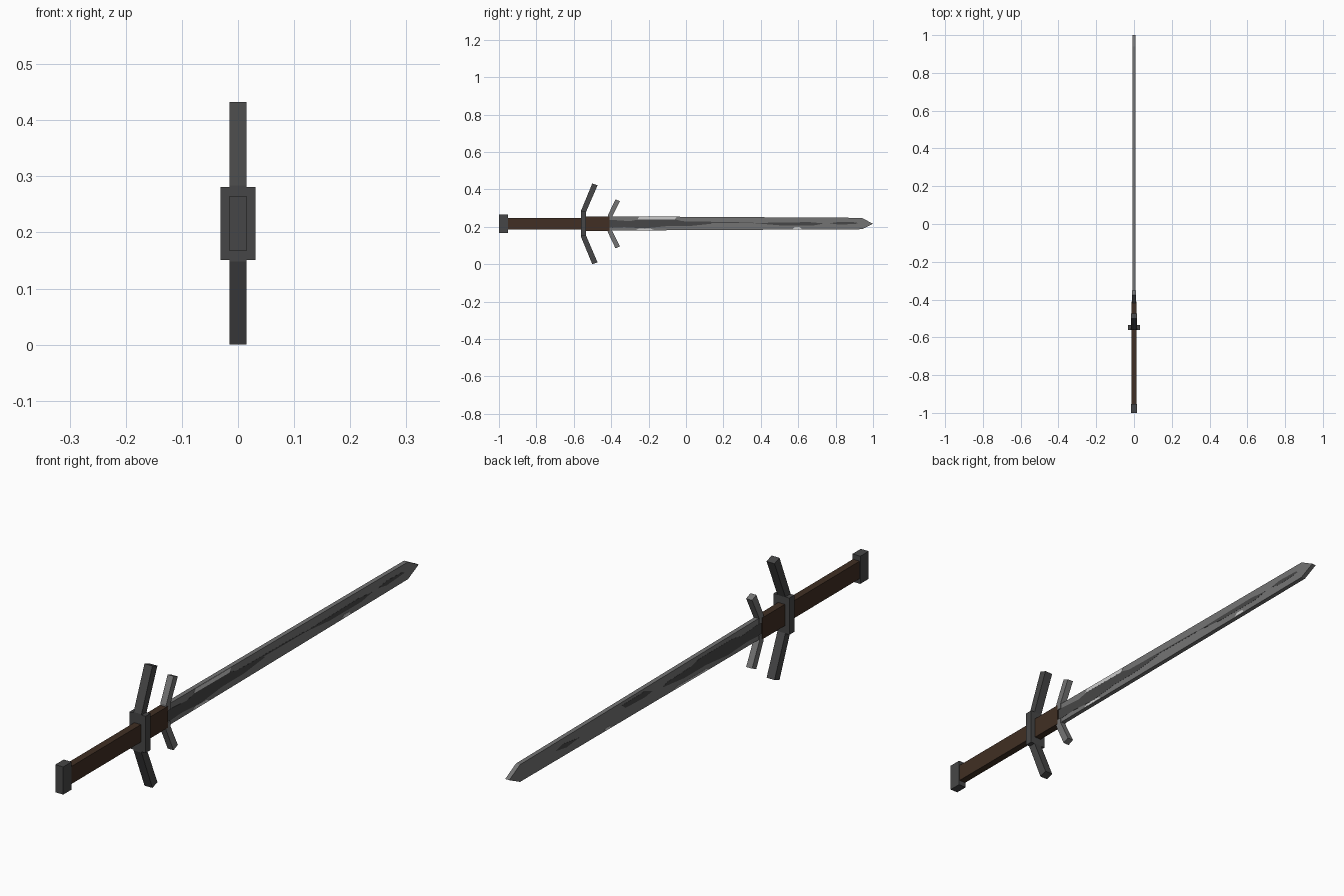
import bpy, bmesh

ZC = 0.216  # height of the sword's long axis


def material(name, rgb):
    m = bpy.data.materials.new(name)
    m.diffuse_color = (*rgb, 1)
    return m


STEEL = material("blade steel", (0.175, 0.175, 0.175))
DARK = material("dark iron", (0.062, 0.062, 0.063))
WORN = material("bright worn steel", (0.6, 0.6, 0.6))
WOOD = material("brown grip", (0.052, 0.028, 0.017))


def prism(name, pts, x0, x1, mat):
    """Extrude a (y, z) outline, z relative to the axis, from x0 to x1."""
    bm = bmesh.new()
    a = [bm.verts.new((x0, y, ZC + z)) for y, z in pts]
    b = [bm.verts.new((x1, y, ZC + z)) for y, z in pts]
    n = len(pts)
    bm.faces.new(a)
    bm.faces.new(b[::-1])
    for i in range(n):
        j = (i + 1) % n
        bm.faces.new((a[i], b[i], b[j], a[j]))
    bmesh.ops.recalc_face_normals(bm, faces=bm.faces)
    me = bpy.data.meshes.new(name)
    bm.to_mesh(me)
    bm.free()
    me.materials.append(mat)
    ob = bpy.data.objects.new(name, me)
    bpy.context.collection.objects.link(ob)
    return ob


def block(name, y0, y1, hz, hx, mat):
    return prism(name, [(y0, -hz), (y1, -hz), (y1, hz), (y0, hz)], -hx, hx, mat)


# Pommel, grip, guard block and collar
block("pommel", -1.0, -0.953, 0.049, 0.0155, DARK)
block("grip", -0.953, -0.545, 0.031, 0.013, WOOD)
block("guard_block", -0.562, -0.534, 0.065, 0.031, DARK)
block("collar", -0.54, -0.41, 0.038, 0.013, WOOD)

# Swept guard arms, mirrored above and below
big = [(-0.562, 0.05), (-0.534, 0.05), (-0.534, 0.064), (-0.473, 0.206),
       (-0.501, 0.216), (-0.562, 0.068)]
small = [(-0.42, 0.02), (-0.395, 0.02), (-0.395, 0.038), (-0.353, 0.121),
         (-0.377, 0.131), (-0.418, 0.045)]
for side, s in (("upper", 1), ("lower", -1)):
    prism(side + "_guard_arm", [(y, z * s) for y, z in big], -0.0155, 0.0155, DARK)
    prism(side + "_blade_lug", [(y, z * s) for y, z in small], -0.0115, 0.0115, STEEL)

# Flat tapering blade with a pointed tip
prism("blade", [(-0.41, -0.036), (0.94, -0.029), (1.0, 0.0), (0.94, 0.032),
                (-0.41, 0.040)], -0.008, 0.008, STEEL)


def patch(name, pts, s, mat):
    prism(name, pts, s * 0.0075, s * (0.0085 if mat == DARK else 0.0088), mat)


# Tarnish by the guard, on both faces
tarnish = [(-0.41, -0.022), (-0.33, -0.018), (-0.22, -0.024), (-0.1, -0.012),
           (0.02, -0.012), (0.14, 0.001), (0.12, 0.010), (-0.02, 0.014),
           (-0.06, 0.024), (-0.25, 0.024), (-0.30, 0.014), (-0.41, 0.022)]
for s, tag in ((1, "right"), (-1, "left")):
    patch("tarnish_" + tag, tarnish, s, DARK)

# Further streaks and bright worn spots on the right face
patch("streak_thin", [(0.08, 0.006), (0.36, 0.003), (0.36, 0.007), (0.08, 0.012)], 1, DARK)
patch("streak_mid", [(0.36, 0.004), (0.50, -0.008), (0.68, -0.009), (0.74, 0.002),
                     (0.66, 0.009), (0.50, 0.007)], 1, DARK)
patch("streak_tip", [(0.77, 0.003), (0.82, -0.005), (0.92, 0.001), (0.91, 0.008),
                     (0.82, 0.011)], 1, DARK)
patch("worn_top", [(-0.26, 0.024), (-0.06, 0.022), (-0.05, 0.037), (-0.25, 0.038)], 1, WORN)
patch("worn_bottom", [(-0.27, -0.034), (-0.17, -0.034), (-0.19, -0.025), (-0.25, -0.024)], 1, WORN)
patch("worn_far", [(0.57, -0.030), (0.62, -0.030), (0.61, -0.018), (0.58, -0.018)], 1, WORN)

# Streaks and worn spots on the left face
patch("left_streak_mid", [(0.20, 0.010), (0.24, 0.004), (0.35, 0.008), (0.37, 0.024),
                          (0.24, 0.026)], -1, DARK)
patch("left_streak_tip", [(0.61, 0.002), (0.68, -0.006), (0.74, 0.004), (0.70, 0.014)], -1, DARK)
patch("left_worn_bottom", [(-0.12, -0.034), (0.08, -0.033), (0.06, -0.027), (-0.10, -0.027)], -1, WORN)
patch("left_worn_far", [(0.43, -0.030), (0.47, -0.030), (0.46, -0.022), (0.44, -0.022)], -1, WORN)
